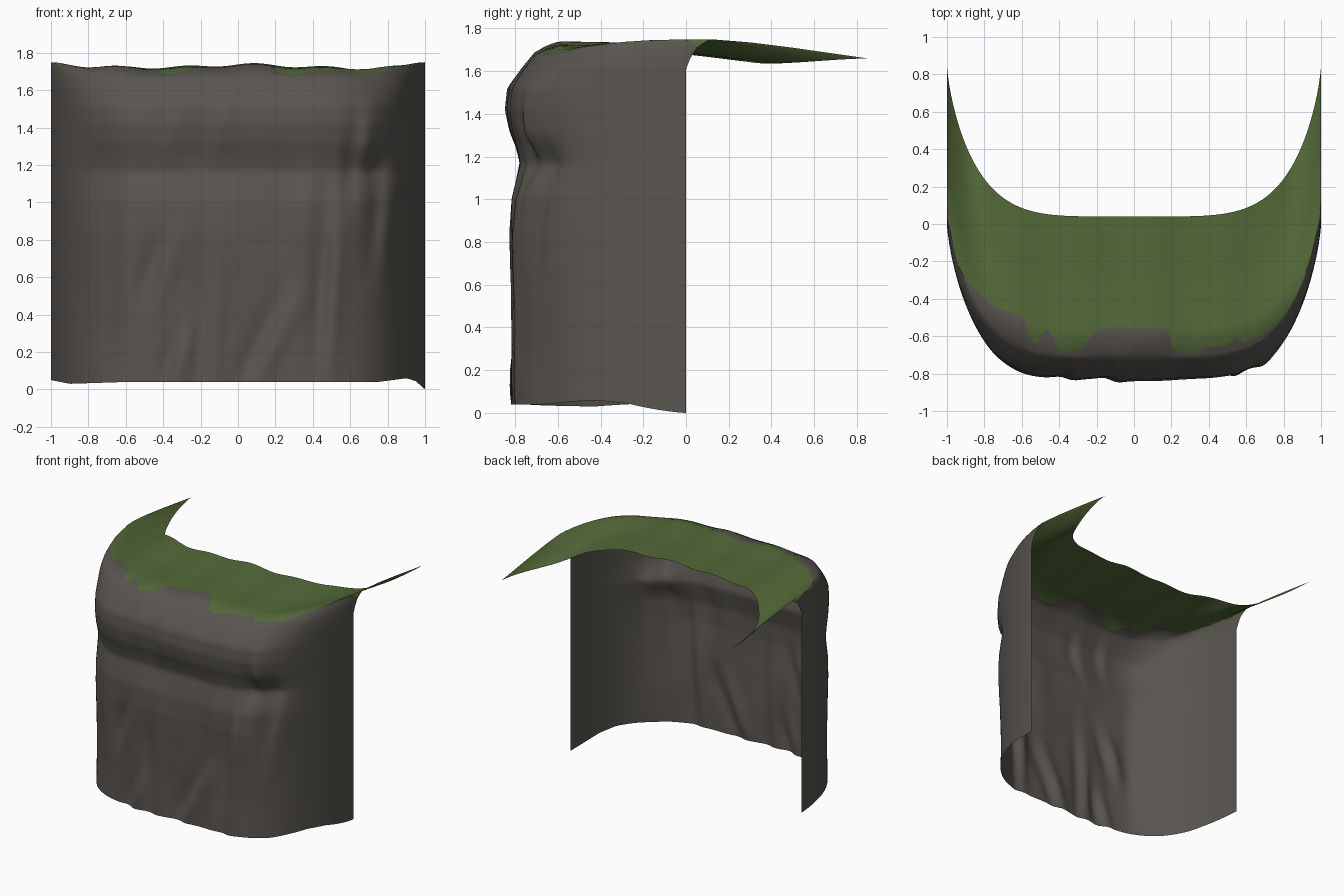
import bpy, bmesh, math

if "Cube" in bpy.data.objects:
    bpy.data.objects.remove(bpy.data.objects["Cube"])

COLS, WALL_ROWS, GRASS_ROWS = 120, 70, 24


def lerp_table(table, v):
    """Piecewise-linear lookup in a sorted list of (key, value)."""
    if v <= table[0][0]:
        return table[0][1]
    for (a, p), (b, q) in zip(table, table[1:]):
        if v <= b:
            return p + (q - p) * (v - a) / (b - a)
    return table[-1][1]


def material(name, rgb):
    m = bpy.data.materials.new(name)
    m.diffuse_color = (*rgb, 1)
    m.use_nodes = True
    m.node_tree.nodes["Principled BSDF"].inputs["Base Color"].default_value = m.diffuse_color
    return m


# Cliff face: height -> offset in y (middle of the cliff, and its straight ends)
FACE = [(0.0, .005), (.3, .01), (.6, .005), (.85, -.008), (1.0, -.004), (1.1, .018), (1.17, .034),
        (1.25, .014), (1.32, -.01), (1.42, -.025), (1.52, -.015), (1.6, .035), (1.68, .1)]
END_FACE = [(0, 0), (1.63, 0), (1.68, .02)]
# Top: offset in y from the rim -> height
TOP = [(.02, 1.6), (.1, 1.68), (.16, 1.71), (.22, 1.725), (.5, 1.72), (.85, 1.73)]
END_TOP = [(0, 1.63), (.02, 1.66), (.05, 1.71), (.11, 1.75), (.3, 1.735), (.5, 1.71), (.85, 1.66)]
# Ragged grass edge: x -> y
GRASS_EDGE = [(-1, .05), (-.95, -.2), (-.9, -.3), (-.78, -.42), (-.58, -.51), (-.56, -.62), (-.51, -.64),
              (-.49, -.57), (-.44, -.57), (-.42, -.66), (-.36, -.69), (-.27, -.67), (-.23, -.6), (-.18, -.56),
              (-.08, -.55), (.17, -.56), (.19, -.58), (.2, -.67), (.3, -.70), (.38, -.66), (.5, -.65),
              (.55, -.59), (.58, -.64), (.7, -.59), (.78, -.52), (.86, -.4), (.94, -.2), (1, .05)]
BASE = [(-1, .05), (-.9, .03), (-.6, .04), (.75, .04), (.9, .06), (.95, .045), (1, 0)]
# Folds: x, z, half width, half height, depth, lean
FOLDS = [(-.42, .65, .07, .2, .03, .25), (-.34, .15, .06, .18, .03, .25), (-.16, .35, .06, .4, .025, .03),
         (.12, .18, .07, .18, .03, .35), (.24, .42, .08, .15, .02, .3), (.48, .55, .06, .5, .035, .06),
         (.64, 1.25, .06, .22, .03, .1), (.77, .9, .06, .25, .03, .1), (-.12, 1.45, .06, .22, .015, .15),
         (-.35, 1.5, .06, .18, .015, .15), (-.64, .7, .08, .5, .02, .0), (.3, 1.0, .1, .3, .01, .1)]


def rim(x):
    return -.81 * max(0, 1 - abs(x) ** 5) ** .72


def middle(x):
    """1 across the middle, fading to 0 at both ends."""
    t = min(1, (1 - abs(x)) / .3)
    return t * t * (3 - 2 * t)


def relief(x, z):
    d = .006 * math.sin(9 * x + 3 * z) * math.sin(5 * z + 1)
    for fx, fz, w, h, depth, lean in FOLDS:
        u = (x - fx - lean * (z - fz)) / w
        v = (z - fz) / h
        d -= depth * u * math.exp(.5 - u * u - v * v)
    # deep notch where the ledge turns the right corner
    d += .05 * math.exp(-((x - .7) / .1) ** 2 - ((z - 1.17) / .09) ** 2)
    return d * middle(x)


def face_point(x, z):
    f = middle(x)
    y = f * lerp_table(FACE, z) + (1 - f) * lerp_table(END_FACE, z)
    return y + relief(x, z) * min(1, (1.68 - z) / .15)


def top_height(x, o):
    f = middle(x)
    z = f * lerp_table(TOP, o) + (1 - f) * lerp_table(END_TOP, o)
    wave = .008 * math.sin(7 * x + 1.2) + .007 * math.sin(17 * x)
    sag = -.07 * math.exp(-((abs(x) - .86) / .17) ** 2) * (1 - abs(x) ** 10)
    return z + wave * f * min(1, o / .2) + sag * max(0, (o - .12) / .73)


def top_point(x, o):
    return (x, rim(x) + o, top_height(x, o))


def rim_start(x):
    f = middle(x)
    return f * .1 + (1 - f) * .02


def grass_start(x):
    return max(rim_start(x) + .015, lerp_table(GRASS_EDGE, x) - rim(x))


def cliff_column(x):
    low, o0, o1 = lerp_table(BASE, x), rim_start(x), grass_start(x)
    top = top_height(x, o0)
    pts = []
    for i in range(WALL_ROWS + 1):
        t = i / WALL_ROWS
        z = low + t * (1.68 - low)
        pts.append((x, rim(x) + face_point(x, z), low + t * (top - low)))
    return pts + [top_point(x, o0 + (o1 - o0) * i / 6) for i in range(1, 7)]


def grass_column(x):
    o = grass_start(x)
    return [top_point(x, o + (.85 - o) * i / GRASS_ROWS) for i in range(GRASS_ROWS + 1)]


def sheet(name, column, mat):
    """Skin a grid of columns running from left to right."""
    bm = bmesh.new()
    xs = [math.sin(math.pi / 2 * (2 * i / COLS - 1)) for i in range(COLS + 1)]
    grid = [[bm.verts.new(p) for p in column(x)] for x in xs]
    for a, b in zip(grid, grid[1:]):
        for j in range(len(a) - 1):
            bm.faces.new((a[j], b[j], b[j + 1], a[j + 1]))
    me = bpy.data.meshes.new(name)
    bm.to_mesh(me)
    bm.free()
    me.materials.append(mat)
    me.shade_smooth()
    ob = bpy.data.objects.new(name, me)
    bpy.context.collection.objects.link(ob)


# Rock face and the grass lying over its top
sheet("cliff_face", cliff_column, material("rock grey", (.1, .091, .08)))
sheet("grass_top", grass_column, material("grass green", (.088, .142, .041)))
